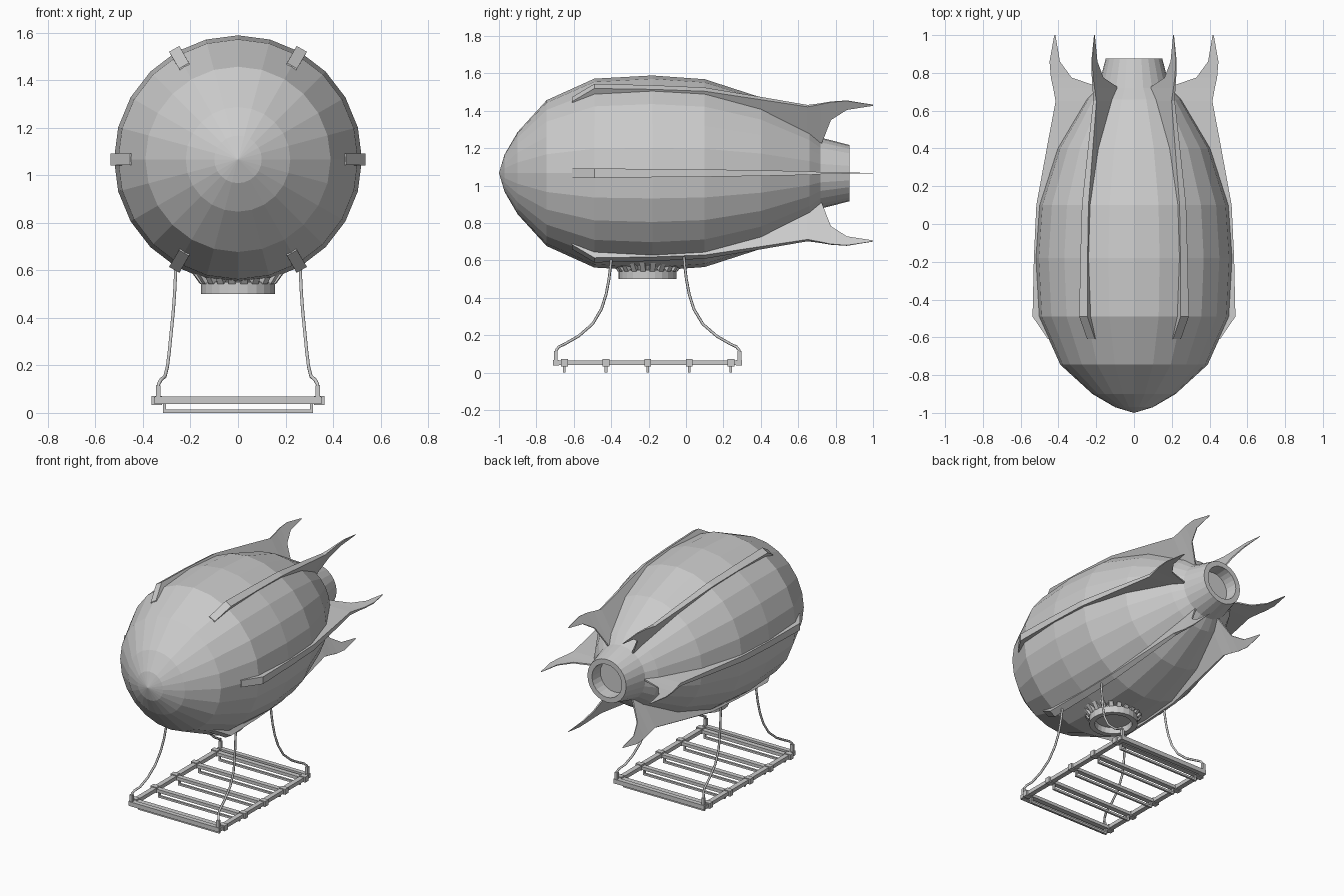
import bpy, bmesh
from math import sin, cos, pi, radians
from mathutils import Matrix, Vector

if "Cube" in bpy.data.objects:
    bpy.data.objects.remove(bpy.data.objects["Cube"])

CZ = 1.067      # height of the hull axis
MY = -0.205     # middle of the hanging deck


def finish(name, bm):
    bmesh.ops.recalc_face_normals(bm, faces=bm.faces)
    me = bpy.data.meshes.new(name)
    bm.to_mesh(me)
    bm.free()
    ob = bpy.data.objects.new(name, me)
    bpy.context.collection.objects.link(ob)
    return ob


def lathe(name, profile, n, place):
    """Revolve (radius, height) pairs; place maps x, y, h to the scene."""
    bm = bmesh.new()
    rings = []
    for r, h in profile:
        count = 1 if r == 0 else n
        rings.append([bm.verts.new(place(r * cos(2 * pi * i / n), r * sin(2 * pi * i / n), h))
                      for i in range(count)])
    for a, b in zip(rings, rings[1:]):
        for i in range(n):
            j = (i + 1) % n
            quad = [a[i % len(a)], a[j % len(a)], b[j % len(b)], b[i % len(b)]]
            bm.faces.new(list(dict.fromkeys(quad)))
    return finish(name, bm)


def add_box(bm, centre, size):
    m = Matrix.Translation(centre) @ Matrix.Diagonal((*size, 1))
    bmesh.ops.create_cube(bm, size=1, matrix=m)


# Hull with hollow tail nozzle
hull = [(0, -1), (0.10, -0.97), (0.22, -0.90), (0.39, -0.745), (0.505, -0.49), (0.522, -0.18),
        (0.502, 0.10), (0.405, 0.40), (0.25, 0.66), (0.19, 0.72), (0.15, 0.875),
        (0.115, 0.875), (0.11, 0.79), (0, 0.79)]
lathe("hull", hull, 24, lambda x, y, h: (x, h, CZ + y))

# Six long fins: y, inner radius, outer radius, half thickness
stations = [(-0.61, 0.40, 0.455, 0.024), (-0.49, 0.45, 0.537, 0.025), (-0.18, 0.47, 0.53, 0.022),
            (0.10, 0.44, 0.517, 0.02), (0.40, 0.33, 0.462, 0.015), (0.65, 0.20, 0.415, 0.01),
            (0.72, 0.17, 0.428, 0.006), (0.775, 0.33, 0.44, 0.004), (0.86, 0.392, 0.447, 0.003),
            (1.0, 0.416, 0.422, 0.001)]
for k in range(6):
    a = radians(60 * k)
    out, side = Vector((cos(a), 0, sin(a))), Vector((-sin(a), 0, cos(a)))
    bm = bmesh.new()
    loops = []
    for y, r0, r1, t in stations:
        base = Vector((0, y, CZ))
        loops.append([bm.verts.new(base + out * r + side * s)
                      for r, s in ((r0, -t), (r1, -t), (r1, t), (r0, t))])
    for p, q in zip(loops, loops[1:]):
        for i in range(4):
            j = (i + 1) % 4
            bm.faces.new((p[i], p[j], q[j], q[i]))
    bm.faces.new(loops[0])
    bm.faces.new(loops[-1])
    finish(f"fin_{k + 1}", bm)

# Belly turret: cone, hollow rim and flared ribs
lathe("belly_turret",
      [(0.19, 0.64), (0.165, 0.59), (0.135, 0.55), (0.155, 0.55), (0.155, 0.50),
       (0.12, 0.50), (0.115, 0.54), (0, 0.54)],
      24, lambda x, y, h: (x, MY + y, h))
bm = bmesh.new()
for k in range(20):
    m = (Matrix.Translation((0, MY, 0)) @ Matrix.Rotation(2 * pi * (k + 0.5) / 20, 4, 'Z')
         @ Matrix.Translation((0.178, 0, 0.593)) @ Matrix.Rotation(radians(36), 4, 'Y')
         @ Matrix.Diagonal((0.03, 0.028, 0.105, 1)))
    bmesh.ops.create_cube(bm, size=1, matrix=m)
finish("turret_ribs", bm)

# Deck frame: side rails and end beams
bm = bmesh.new()
for s in (-1, 1):
    add_box(bm, (s * 0.337, MY, 0.053), (0.034, 1.0, 0.026))
    add_box(bm, (0, MY + s * 0.489, 0.053), (0.70, 0.032, 0.03))
finish("deck_frame", bm)

# Cross beams, rail brackets and hanging bars
beams, brackets, bars = bmesh.new(), bmesh.new(), bmesh.new()
for k in range(5):
    y = MY + (k - 2) * 0.2225
    add_box(beams, (0, y, 0.05), (0.68, 0.034, 0.022))
    add_box(bars, (0, y, 0.007), (0.63, 0.014, 0.014))
    for s in (-1, 1):
        add_box(brackets, (s * 0.342, y, 0.053), (0.046, 0.036, 0.038))
        add_box(bars, (s * 0.309, y, 0.025), (0.012, 0.014, 0.036))
finish("cross_beams", beams)
finish("rail_brackets", brackets)
finish("hanging_bars", bars)

# Four curved suspension cables with foot clamps: x, distance from middle, z
path = [(0.26, 0.192, 0.66), (0.263, 0.197, 0.58), (0.267, 0.207, 0.50), (0.273, 0.222, 0.42),
        (0.281, 0.247, 0.34), (0.289, 0.295, 0.26), (0.297, 0.37, 0.195), (0.307, 0.44, 0.155),
        (0.325, 0.475, 0.138), (0.335, 0.489, 0.12), (0.336, 0.491, 0.06)]
clamps = bmesh.new()
for sx in (-1, 1):
    for sy in (-1, 1):
        cu = bpy.data.curves.new("cable", 'CURVE')
        cu.dimensions = '3D'
        cu.bevel_depth = 0.0075
        cu.bevel_resolution = 1
        cu.use_fill_caps = True
        sp = cu.splines.new('POLY')
        sp.points.add(len(path) - 1)
        for p, (x, d, z) in zip(sp.points, path):
            p.co = (sx * x, MY + sy * d, z, 1)
        name = ("left" if sx < 0 else "right") + ("_front" if sy < 0 else "_rear")
        bpy.context.collection.objects.link(bpy.data.objects.new(name + "_cable", cu))
        add_box(clamps, (sx * 0.336, MY + sy * 0.491, 0.09), (0.02, 0.02, 0.05))
finish("cable_clamps", clamps)
